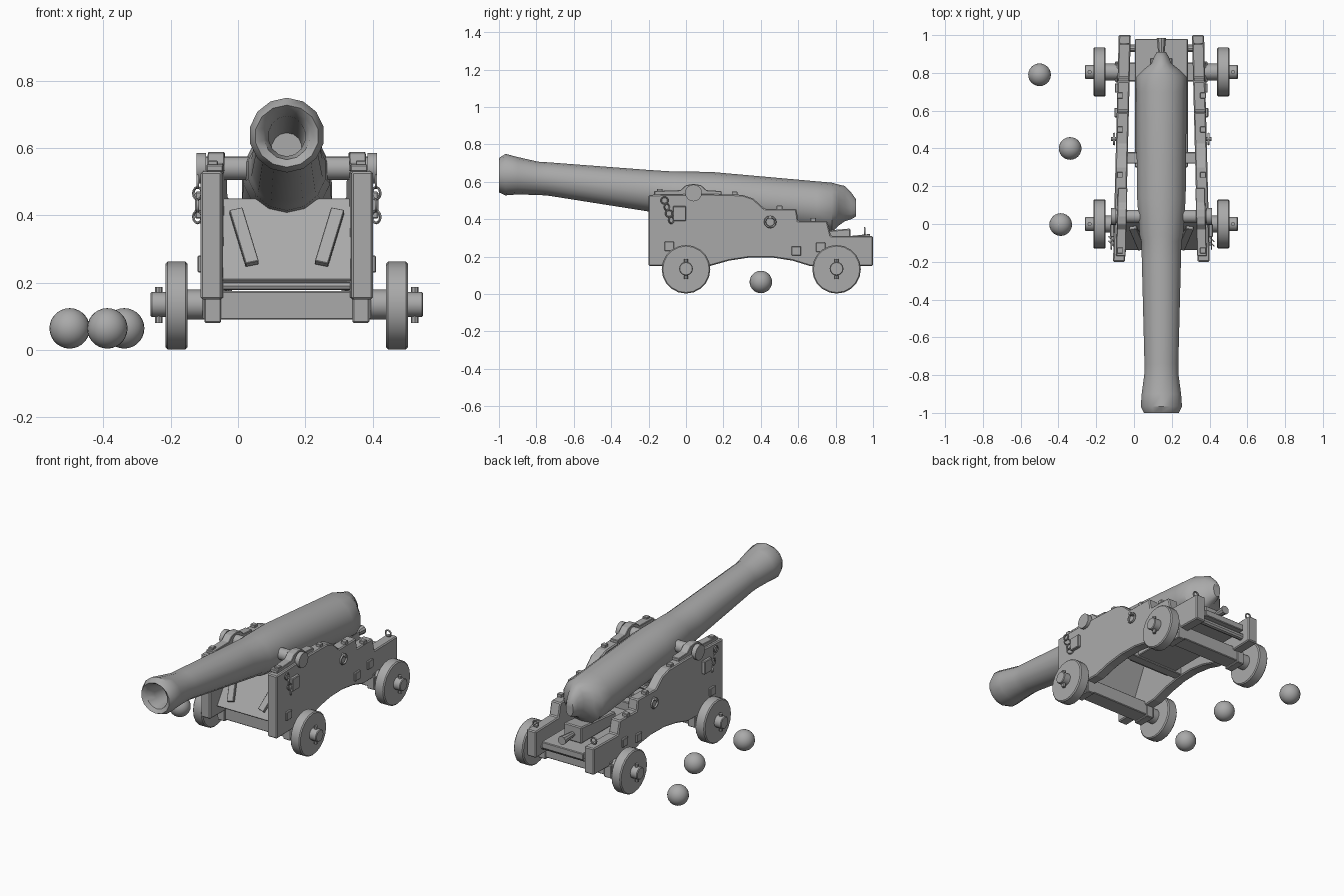
import bpy, bmesh, math
from mathutils import Vector, Matrix

if "Cube" in bpy.data.objects:
    bpy.data.objects.remove(bpy.data.objects["Cube"])

CX = 0.145  # gun centre line
iron = bpy.data.materials.new("plain grey")
iron.diffuse_color = (0.4, 0.4, 0.4, 1)
iron.use_nodes = True
iron.node_tree.nodes["Principled BSDF"].inputs["Base Color"].default_value = iron.diffuse_color


def finish(name, bm, smooth=35, bevel=0):
    bmesh.ops.recalc_face_normals(bm, faces=bm.faces)
    me = bpy.data.meshes.new(name)
    bm.to_mesh(me)
    bm.free()
    me.materials.append(iron)
    ob = bpy.data.objects.new(name, me)
    bpy.context.collection.objects.link(ob)
    if bevel:
        m = ob.modifiers.new("bevel", 'BEVEL')
        m.width, m.segments, m.limit_method = bevel, 1, 'ANGLE'
    if smooth:
        bpy.ops.object.select_all(action='DESELECT')
        ob.select_set(True)
        bpy.context.view_layer.objects.active = ob
        bpy.ops.object.shade_smooth_by_angle(angle=math.radians(smooth))
    return ob


def box(name, x, y, z, bevel=0.004, tilt=None):
    bm = bmesh.new()
    size = Vector((x[1] - x[0], y[1] - y[0], z[1] - z[0]))
    mid = Vector((sum(x) / 2, sum(y) / 2, sum(z) / 2))
    rot = tilt or Matrix.Identity(4)
    bmesh.ops.create_cube(bm, size=1, matrix=Matrix.Translation(mid) @ rot @ Matrix.Diagonal((*size, 1)))
    return finish(name, bm, 0, bevel)


def rod(name, a, b, r1, r2=None, sides=16, bevel=0):
    a, b = Vector(a), Vector(b)
    bm = bmesh.new()
    m = Matrix.Translation((a + b) / 2) @ (b - a).to_track_quat('Z', 'Y').to_matrix().to_4x4()
    bmesh.ops.create_cone(bm, cap_ends=True, segments=sides, radius1=r1,
                          radius2=r1 if r2 is None else r2, depth=(b - a).length, matrix=m)
    return finish(name, bm, 35, bevel)


def prism(name, profile, x0, x1, shear=lambda y: 0, bevel=0.006):
    """Side profile in (y, z), extruded across x."""
    bm = bmesh.new()
    sides = [[bm.verts.new((x + shear(y), y, z)) for y, z in profile] for x in (x0, x1)]
    for s in sides:
        bm.faces.new(s)
    n = len(profile)
    for i in range(n):
        j = (i + 1) % n
        bm.faces.new((sides[0][i], sides[0][j], sides[1][j], sides[1][i]))
    return finish(name, bm, 0, bevel)


def ring(name, centre, radius, thick, axis):
    bm = bmesh.new()
    rot = Vector(axis).to_track_quat('Z', 'Y').to_matrix()
    rows = []
    for i in range(12):
        a = math.tau * i / 12
        rows.append([])
        for k in range(6):
            b = math.tau * k / 6
            d = radius + thick * math.cos(b)
            p = rot @ Vector((d * math.cos(a), d * math.sin(a), thick * math.sin(b)))
            rows[i].append(bm.verts.new(p + Vector(centre)))
    for i in range(12):
        for k in range(6):
            bm.faces.new((rows[i - 1][k - 1], rows[i - 1][k], rows[i][k], rows[i][k - 1]))
    return finish(name, bm, 60)


# Barrel: elliptical rings (y, centre z, half width, half height), bore to breech
hoops = [(-0.6, 0.60, 0.045, 0.045), (-0.93, 0.635, 0.055, 0.06), (-0.985, 0.64, 0.07, 0.075),
         (-1.0, 0.635, 0.095, 0.092), (-0.965, 0.638, 0.112, 0.111), (-0.90, 0.632, 0.107, 0.1),
         (-0.79, 0.618, 0.092, 0.089), (-0.74, 0.615, 0.092, 0.089), (-0.2, 0.552, 0.106, 0.111),
         (-0.09, 0.54, 0.109, 0.116), (-0.06, 0.535, 0.118, 0.121), (0.14, 0.522, 0.132, 0.13),
         (0.7, 0.467, 0.137, 0.135), (0.78, 0.461, 0.135, 0.134), (0.815, 0.475, 0.1, 0.11),
         (0.85, 0.483, 0.055, 0.094), (0.885, 0.47, 0.04, 0.07), (0.91, 0.46, 0.025, 0.045)]
bm = bmesh.new()
rows = []
for y, zc, rx, rz in hoops:
    rows.append([bm.verts.new((CX + rx * math.sin(math.tau * i / 14), y, zc + rz * math.cos(math.tau * i / 14)))
                 for i in range(14)])
for a, b in zip(rows, rows[1:]):
    for i in range(14):
        bm.faces.new((a[i - 1], a[i], b[i], b[i - 1]))
bm.faces.new(rows[0])
bm.faces.new(rows[-1])
finish("barrel", bm, 45)
rod("trunnions", (CX - 0.25, 0.04, 0.54), (CX + 0.25, 0.04, 0.54), 0.035)

# Stepped carriage cheeks, closing in slightly toward the rear
cheek = [(-0.2, 0.15), (-0.2, 0.53), (0.1, 0.535), (0.3, 0.53), (0.36, 0.51), (0.42, 0.455), (0.59, 0.455),
         (0.6, 0.39), (0.755, 0.39), (0.775, 0.31), (1.0, 0.31), (1.0, 0.15), (0.66, 0.15),
         (0.57, 0.178), (0.46, 0.195), (0.34, 0.195), (0.23, 0.178), (0.13, 0.15)]

for s, side in ((-1, "left"), (1, "right")):
    def lean(y, s=s):
        return -s * 0.03 * (y + 0.2) / 1.2

    def X(d, s=s):
        return CX + s * d

    def span(a, b):
        return sorted((X(a), X(b)))

    prism(side + "_cheek", cheek, X(0.192), X(0.256), lean)
    # Trunnion cap: strap humped over the trunnion
    cap = [(-0.17, 0.53), (-0.17, 0.55), (-0.03, 0.555), (0.0, 0.582), (0.04, 0.588), (0.08, 0.582),
           (0.11, 0.555), (0.19, 0.55), (0.19, 0.53)]
    prism(side + "_trunnion_cap", cap, X(0.19), X(0.24), lean, 0.003)
    rod(side + "_trunnion_end", (X(0.24), 0.04, 0.54), (X(0.268), 0.04, 0.54), 0.045)
    # Iron fittings on the outer face
    for y, z in ((-0.09, 0.255), (0.59, 0.23), (0.72, 0.25)):
        d = 0.256 - 0.03 * (y + 0.2) / 1.2
        box(side + "_bolt_plate", span(d - 0.01, d + 0.012), (y - 0.025, y + 0.025), (z - 0.025, z + 0.025), 0.003)
    ring(side + "_tackle_ring", (X(0.25), 0.45, 0.385), 0.028, 0.006, (1, 0, 0))
    rod(side + "_tackle_bolt", (X(0.22), 0.45, 0.41), (X(0.266), 0.45, 0.41), 0.01, sides=8)
    ring(side + "_rear_ring", (X(0.195), 0.955, 0.335), 0.018, 0.005, (0, 1, 0))
    box(side + "_breeching_bracket", span(0.25, 0.272), (-0.07, 0.0), (0.39, 0.47), 0.004)
    for k in range(4):
        ring(side + "_chain_link", (X(0.265), -0.115 + 0.012 * k, 0.5 - 0.035 * k), 0.018, 0.004, (1, k % 2, 0))
    for y, z in ((0.26, 0.535), (0.5, 0.46), (0.68, 0.395), (-0.14, 0.55)):
        box(side + "_top_bolt", span(0.205, 0.235), (y - 0.015, y + 0.015), (z - 0.01, z + 0.012), 0.002)
    # Wheels with axle arms, hubs and linch pins
    for y, end in ((0.0, "front"), (0.805, "rear")):
        nm = end + "_" + side
        rod(nm + "_wheel", (X(0.295), y, 0.132), (X(0.36), y, 0.132), 0.13, sides=20, bevel=0.006)
        rod(nm + "_axle_collar", (X(0.23), y, 0.135), (X(0.30), y, 0.135), 0.044)
        rod(nm + "_axle_end", (X(0.29), y, 0.135), (X(0.405), y, 0.135), 0.037, bevel=0.004)
        rod(nm + "_linch_pin", (X(0.38), y, 0.08), (X(0.38), y, 0.187), 0.011, sides=8)
        box(nm + "_axle_strap", span(0.195, 0.245), (y - 0.055, y + 0.055), (0.08, 0.16), 0.004)
    # Slat on the front board
    box(side + "_slat", span(0.107, 0.147), (-0.085, -0.065), (0.235, 0.435), 0.002,
        Matrix.Rotation(math.radians(-35), 4, 'X') @ Matrix.Rotation(math.radians(s * 14), 4, 'Y'))

# Axle beams
box("front_axle_beam", (CX - 0.25, CX + 0.25), (-0.05, 0.05), (0.09, 0.175))
box("rear_axle_beam", (CX - 0.235, CX + 0.235), (0.755, 0.855), (0.09, 0.175))
rod("front_cross_rod", (CX - 0.22, -0.03, 0.19), (CX + 0.22, -0.03, 0.19), 0.012, sides=8)
rod("rear_cross_rod", (CX - 0.2, 0.93, 0.2), (CX + 0.2, 0.93, 0.2), 0.02, sides=10)

# Sloping front board and bed between the cheeks
prism("front_board", [(-0.14, 0.205), (0.02, 0.45), (0.06, 0.45), (-0.06, 0.205)], CX - 0.195, CX + 0.195)
box("bed", (CX - 0.14, CX + 0.14), (0.3, 0.98), (0.21, 0.25))
box("bed_cross_piece", (CX - 0.19, CX + 0.19), (0.32, 0.38), (0.2, 0.3))

# Elevating wedge and handle
prism("elevating_wedge", [(0.55, 0.25), (0.55, 0.32), (0.88, 0.35), (0.88, 0.25)], CX - 0.06, CX + 0.06)
rod("wedge_handle", (CX, 0.87, 0.295), (CX, 0.985, 0.295), 0.014, 0.026, 10)

# Cannonballs
for x, y in ((-0.5, 0.79), (-0.338, 0.4), (-0.388, -0.003)):
    bm = bmesh.new()
    bmesh.ops.create_uvsphere(bm, u_segments=24, v_segments=14, radius=0.06,
                              matrix=Matrix.Translation((x, y, 0.064)))
    finish("cannonball", bm, 60)
